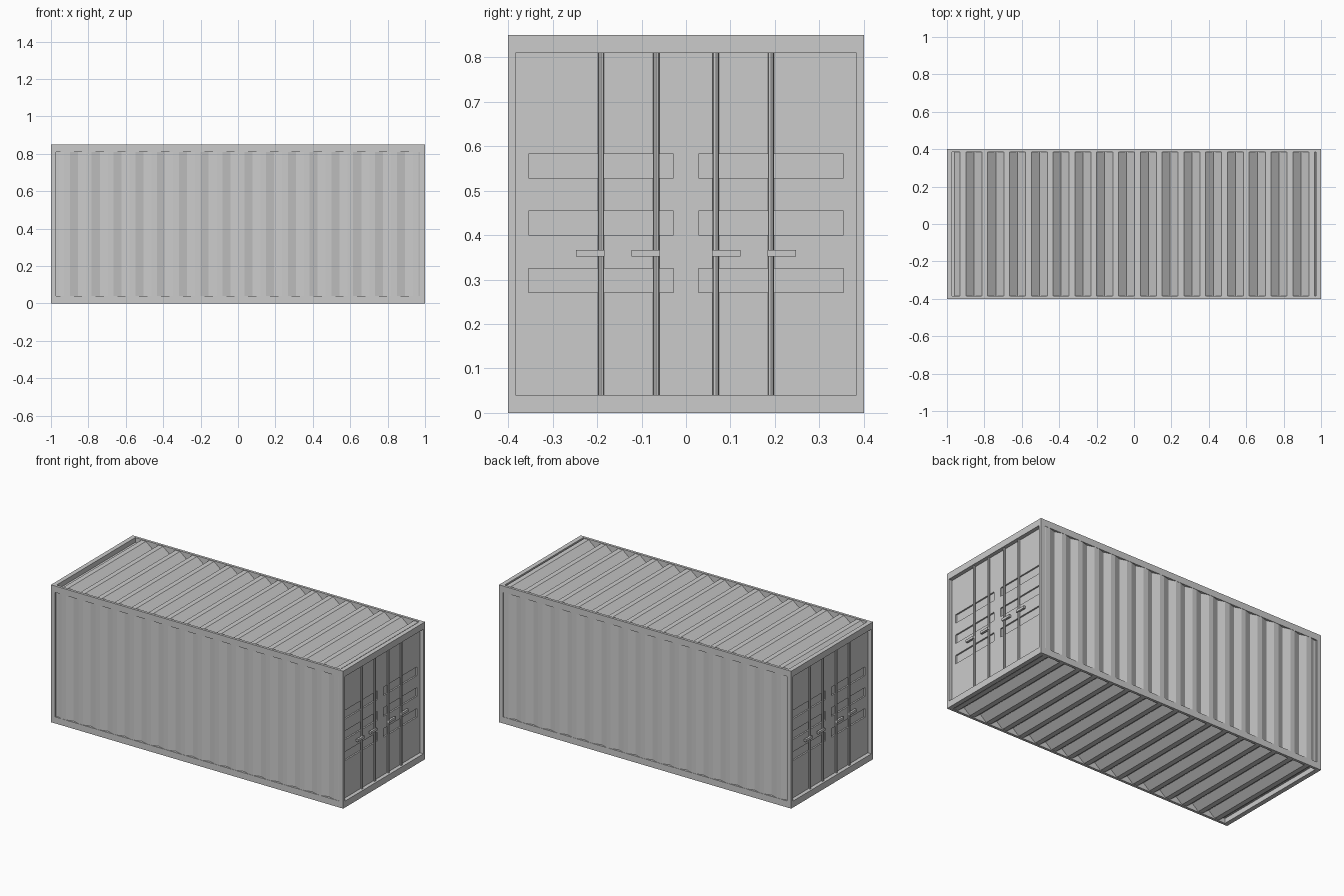
import bpy, bmesh
from mathutils import Matrix, Vector

if "Cube" in bpy.data.objects:
    bpy.data.objects.remove(bpy.data.objects["Cube"])

HX, HY, H = 1.0, 0.4, 0.85          # half length, half width, height
RX, RY, RZ = 0.028, 0.016, 0.04     # frame beam sizes along each axis


def new_object(name, bm):
    mesh = bpy.data.meshes.new(name)
    bm.to_mesh(mesh)
    bm.free()
    obj = bpy.data.objects.new(name, mesh)
    bpy.context.collection.objects.link(obj)
    return obj


def add_box(bm, lo, hi):
    lo, hi = Vector(lo), Vector(hi)
    size, mid = hi - lo, (lo + hi) / 2
    bmesh.ops.create_cube(bm, size=1, matrix=Matrix.Translation(mid) @ Matrix.Diagonal((*size, 1)))


def mirror_x(obj):
    obj.modifiers.new("other_end", "MIRROR").use_axis[0] = True


# Frame: one solid block with an opening through each axis
bm = bmesh.new()
add_box(bm, (-HX, -HY, 0), (HX, HY, H))
frame = new_object("frame", bm)
for axis in range(3):
    lo = [-HX + RX, -HY + RY, RZ]
    hi = [HX - RX, HY - RY, H - RZ]
    lo[axis], hi[axis] = -2, 2
    bm = bmesh.new()
    add_box(bm, lo, hi)
    cutter = new_object("frame_cutter", bm)
    cutter.hide_render = True
    cutter.display_type = "WIRE"
    mod = frame.modifiers.new("opening", "BOOLEAN")
    mod.operation, mod.object, mod.solver = "DIFFERENCE", cutter, "EXACT"

# Corrugation profile: (position along x, 0 = valley / 1 = crest)
PITCH, START, END = 0.1165, -0.972, 0.975
profile = []
for k in range(17):
    v = START + k * PITCH
    profile += [(v, 0), (v + 0.043, 1), (v + 0.0735, 1)]
profile.append((END, 0.77))


def corrugated_sheet(name, to_point, outward):
    bm = bmesh.new()
    rows = [[bm.verts.new(to_point(x, d, s)) for s in (-1, 1)] for x, d in profile]
    for (a, b), (c, d) in zip(rows, rows[1:]):
        face = bm.faces.new((a, c, d, b))
        face.normal_update()
        if face.normal.dot(Vector(outward)) < 0:
            face.normal_flip()
    return new_object(name, bm)


# Roof, floor and side walls
corrugated_sheet("roof", lambda x, d, s: (x, s * 0.39, 0.811 + 0.035 * d), (0, 0, 1))
corrugated_sheet("floor", lambda x, d, s: (x, s * 0.39, 0.039 - 0.035 * d), (0, 0, -1))
for side, name in ((-1, "front_wall"), (1, "back_wall")):
    corrugated_sheet(name,
                     lambda x, d, s: (x, side * (0.385 + 0.0135 * d), H / 2 + s * 0.395),
                     (0, side, 0))

# Doors at both ends, with three sunken panels on each leaf
bm = bmesh.new()
add_box(bm, (0.955, -0.39, 0.03), (0.976, 0.39, 0.82))
doors = new_object("doors", bm)
bm = bmesh.new()
for z in (0.298, 0.427, 0.555):
    for y in (-0.191, 0.191):
        add_box(bm, (0.967, y - 0.163, z - 0.027), (1.05, y + 0.163, z + 0.027))
cutter = new_object("door_panel_cutter", bm)
cutter.hide_render = True
cutter.display_type = "WIRE"
mod = doors.modifiers.new("sunken_panels", "BOOLEAN")
mod.operation, mod.object, mod.solver = "DIFFERENCE", cutter, "EXACT"
mirror_x(doors)

# Upright locking bars
BAR_Y = (-0.191, -0.067, 0.067, 0.191)
bm = bmesh.new()
for y in BAR_Y:
    bmesh.ops.create_cone(bm, cap_ends=True, segments=8, radius1=0.007, radius2=0.007,
                          depth=H - 2 * RZ + 0.01,
                          matrix=Matrix.Translation((0.982, y, H / 2)))
mirror_x(new_object("locking_bars", bm))

# Handles pointing away from the middle
bm = bmesh.new()
for y in BAR_Y:
    s = 1 if y > 0 else -1
    ya, yb = sorted((y - s * 0.008, y + s * 0.056))
    add_box(bm, (0.982, ya, 0.352), (0.995, yb, 0.367))
mirror_x(new_object("door_handles", bm))
